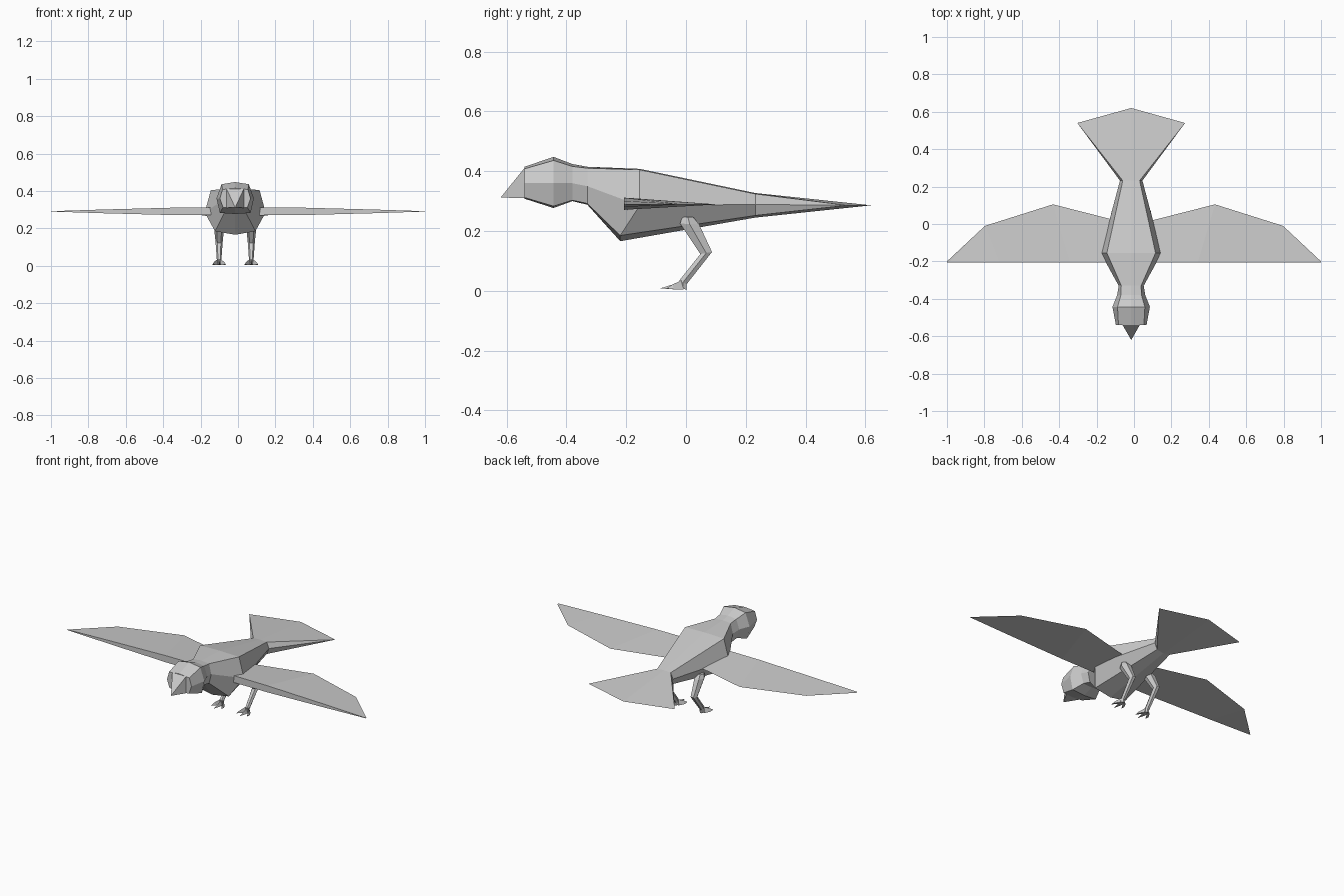
import bpy, bmesh

CX = -0.015  # body centre line


def make(name, verts, faces):
    bm = bmesh.new()
    vs = [bm.verts.new(v) for v in verts]
    for f in faces:
        bm.faces.new([vs[i] for i in f])
    bmesh.ops.remove_doubles(bm, verts=bm.verts, dist=1e-5)
    bmesh.ops.recalc_face_normals(bm, faces=bm.faces)
    me = bpy.data.meshes.new(name)
    bm.to_mesh(me)
    bm.free()
    ob = bpy.data.objects.new(name, me)
    bpy.context.collection.objects.link(ob)
    return ob


def loft(name, rings):
    """Closed tube through rings of equal size, capped at both ends."""
    n = len(rings[0])
    verts = [v for r in rings for v in r]
    faces = [(a * n + i, a * n + (i + 1) % n, (a + 1) * n + (i + 1) % n, (a + 1) * n + i)
             for a in range(len(rings) - 1) for i in range(n)]
    faces += [tuple(range(n)), tuple(range((len(rings) - 1) * n, len(rings) * n))]
    return make(name, verts, faces)


def body_ring(y, yb, wt, wm, wb, ztc, zt, zm, zb, zbc):
    """Eight-sided section: top centre, shoulders, flanks, belly sides, belly centre."""
    pts = [(0, y, ztc), (wt, y, zt), (wm, y, zm), (wb, yb, zb), (0, yb, zbc)]
    pts += [(-x, a, z) for x, a, z in pts[3:0:-1]]
    return [(x + CX, a, z) for x, a, z in pts]


# Head, neck and torso
sections = [
    (-0.54, -0.54, 0.068, 0.082, 0.065, 0.415, 0.408, 0.36, 0.312, 0.308),
    (-0.443, -0.443, 0.073, 0.10, 0.082, 0.448, 0.436, 0.36, 0.283, 0.277),
    (-0.38, -0.38, 0.055, 0.075, 0.058, 0.424, 0.416, 0.36, 0.303, 0.30),
    (-0.33, -0.33, 0.053, 0.067, 0.053, 0.415, 0.41, 0.35, 0.292, 0.288),
    (-0.155, -0.22, 0.13, 0.163, 0.108, 0.408, 0.405, 0.285, 0.185, 0.166),
    (0.232, 0.232, 0.045, 0.06, 0.045, 0.327, 0.324, 0.289, 0.252, 0.245),
]
rings = [body_ring(*s) for s in sections]
loft("body", rings)

# Tail fan: last body section flattened out to a spread edge
zt = 0.286
fan = [(CX, 0.62, zt)] + [(CX + 0.288, 0.54, zt)] * 3 + [(CX, 0.62, zt)] + [(CX - 0.288, 0.54, zt)] * 3
tail_verts = rings[-1] + [fan[0], fan[1], fan[5]]
T, R, L = 8, 9, 10
make("tail", tail_verts, [
    (0, 1, R, T), (1, 2, R), (2, 3, R), (3, 4, T, R),
    (4, 5, L, T), (5, 6, L), (6, 7, L), (7, 0, T, L),
    tuple(range(8))])

# Beak
make("beak", [(CX - 0.046, -0.54, 0.411), (CX + 0.046, -0.54, 0.411),
              (CX + 0.046, -0.54, 0.31), (CX - 0.046, -0.54, 0.31), (CX, -0.62, 0.312)],
     [(0, 1, 2, 3), (0, 1, 4), (1, 2, 4), (2, 3, 4), (3, 0, 4)])

# Wings: wedge section, flat leading edge and sharp trailing edge
for side, label in ((1, "left"), (-1, "right")):
    stations = [(0.06, 0.06, 0.01, 0.021), (0.34, 0.433, 0.105, 0.020),
                (0.72, 0.797, -0.01, 0.010), (1.0, 1.0, -0.2, 0.001)]
    loft(label + "_wing", [[(side * xl, -0.207, 0.291 + h), (side * xt, yt, 0.289),
                            (side * xl, -0.207, 0.291 - h)] for xl, xt, yt, h in stations])

# Legs and feet
leg_path = [  # front y, z, back y, z, half width
    (-0.012, 0.248, 0.025, 0.246, 0.022),
    (-0.020, 0.225, 0.044, 0.222, 0.029),
    (0.048, 0.123, 0.087, 0.130, 0.019),
    (-0.022, 0.035, 0.002, 0.022, 0.012),
    (-0.020, 0.012, 0.002, 0.003, 0.013),
]
for side, label in ((1, "left"), (-1, "right")):
    x = CX + side * 0.086
    rs = []
    for yf, zf, yb, zb, w in leg_path:
        q = lambda t: (yf + (yb - yf) * t, zf + (zb - zf) * t)
        rs.append([(x + k * w, *q(t)) for k, t in
                   ((-0.5, 0), (0.5, 0), (1, 0.5), (0.5, 1), (-0.5, 1), (-1, 0.5))])
    loft(label + "_leg", rs)
    for i, (dx, tip) in enumerate(((-0.036, -0.066), (0, -0.087), (0.036, -0.066))):
        b = x + dx * 0.25
        make(f"{label}_toe_{i + 1}",
             [(b - 0.009, -0.008, 0.004), (b + 0.009, -0.008, 0.004), (b, -0.016, 0.035),
              (b + dx * 0.5 - 0.008, -0.04, 0.005), (b + dx * 0.5 + 0.008, -0.04, 0.005),
              (b + dx * 0.5, -0.045, 0.021), (x + dx, tip, 0.008)],
             [(0, 1, 2), (0, 1, 4, 3), (1, 2, 5, 4), (2, 0, 3, 5),
              (3, 4, 6), (4, 5, 6), (5, 3, 6)])
